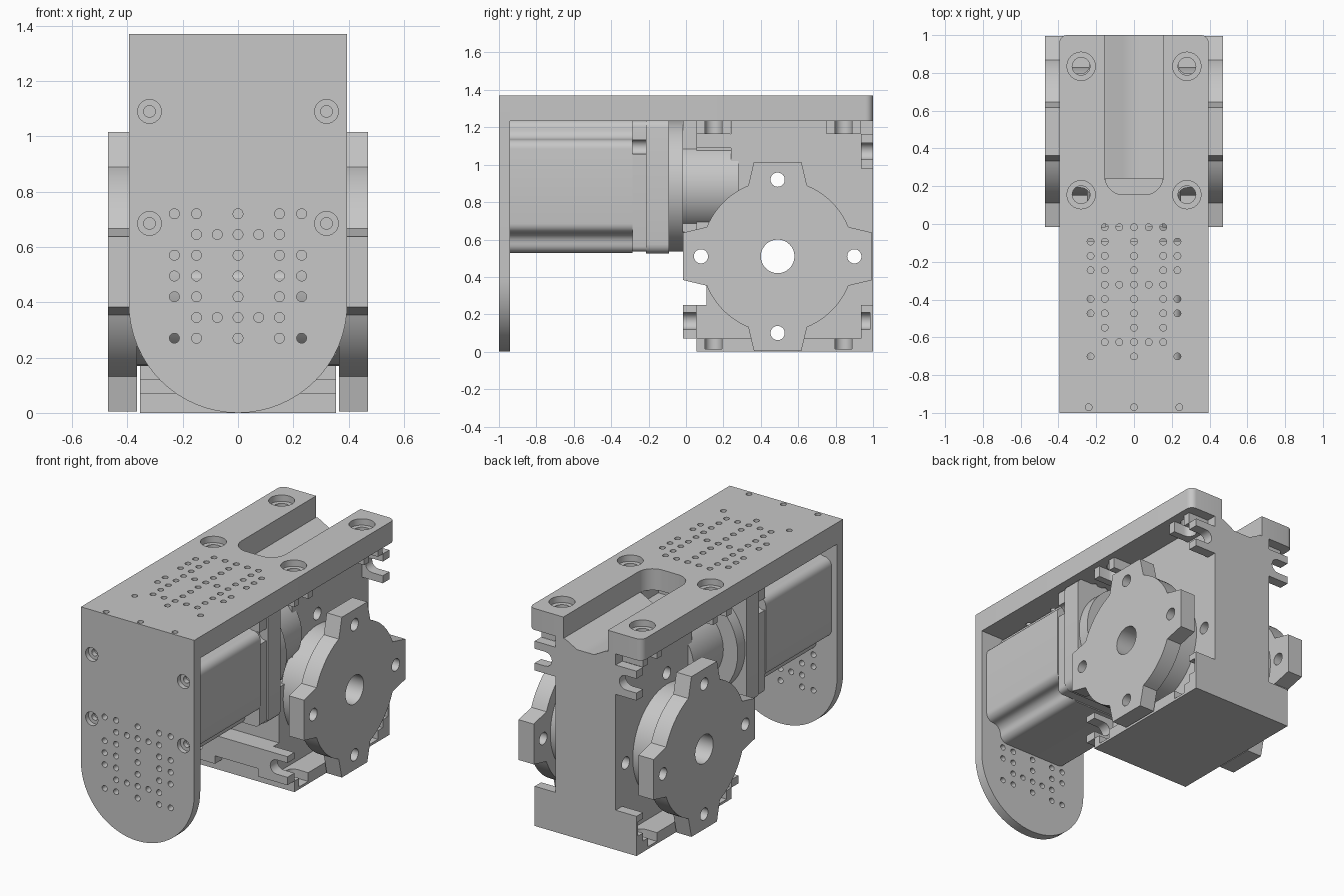
import bpy, bmesh, math

if "Cube" in bpy.data.objects:
    bpy.data.objects.remove(bpy.data.objects["Cube"])

grey = bpy.data.materials.new("machined grey")
grey.use_nodes = True
grey.diffuse_color = (0.57, 0.57, 0.57, 1)
grey.node_tree.nodes["Principled BSDF"].inputs["Base Color"].default_value = (0.57, 0.57, 0.57, 1)


def circle(u, v, r, n=24):
    return [(u + r * math.cos(math.tau * i / n), v + r * math.sin(math.tau * i / n)) for i in range(n)]


def arc(u, v, r, start, end, n=10):
    angles = [math.radians(start + (end - start) * i / n) for i in range(n + 1)]
    return [(u + r * math.cos(a), v + r * math.sin(a)) for a in angles]


def rect(u0, u1, v0, v1):
    return [(u0, v0), (u1, v0), (u1, v1), (u0, v1)]


def prisms(name, parts):
    """Each part is (outline, axis, start, end)."""
    bm = bmesh.new()
    place = {"x": lambda u, v, w: (w, u, v), "y": lambda u, v, w: (u, w, v), "z": lambda u, v, w: (u, v, w)}
    for pts, axis, a, b in parts:
        ends = [[bm.verts.new(place[axis](u, v, w)) for u, v in pts] for w in (a, b)]
        bm.faces.new(ends[0])
        bm.faces.new(ends[1])
        for i in range(len(pts)):
            j = (i + 1) % len(pts)
            bm.faces.new((ends[0][i], ends[0][j], ends[1][j], ends[1][i]))
    bmesh.ops.recalc_face_normals(bm, faces=bm.faces)
    mesh = bpy.data.meshes.new(name)
    bm.to_mesh(mesh)
    bm.free()
    mesh.materials.append(grey)
    obj = bpy.data.objects.new(name, mesh)
    bpy.context.collection.objects.link(obj)
    return obj


def activate(obj):
    bpy.ops.object.select_all(action="DESELECT")
    obj.select_set(True)
    bpy.context.view_layer.objects.active = obj


def cut(obj, parts):
    cutter = prisms("cutter", parts)
    cutter.hide_render = True
    mod = obj.modifiers.new("cut", "BOOLEAN")
    mod.operation, mod.solver, mod.object = "DIFFERENCE", "EXACT", cutter
    activate(obj)
    bpy.ops.object.modifier_apply(modifier="cut")
    bpy.data.objects.remove(cutter)


def smooth(obj):
    activate(obj)
    bpy.ops.object.shade_smooth_by_angle(angle=math.radians(32))


W, TOP = 0.395, 1.37
MOTOR_Z = 0.885            # motor axis height
OUT_Y, OUT_Z = 0.49, 0.51  # output axis

# Front plate with round foot, hole grid and counterbored screws
front = prisms("front_plate", [([(W, TOP), (-W, TOP)] + arc(0, W, W, 180, 360, 32), "y", -1, -0.94)])
grid = {0.27: (0, 0.15, 0.23), 0.345: (0, 0.075, 0.15), 0.42: (0, 0.15, 0.23), 0.495: (0.15, 0.23, 0),
        0.57: (0.15, 0.23, 0), 0.645: (0, 0.075, 0.15), 0.72: (0, 0.15, 0.23)}
holes = [(x * s, z) for z, row in grid.items() for x in row for s in (-1, 1) if x or s > 0]
cut(front, [(circle(x, z, 0.018, 14), "y", -1.1, -0.9) for x, z in holes])
screws = [(x, z) for x in (-0.32, 0.32) for z in (0.685, 1.09)]
cut(front, [(circle(x, z, 0.043), "y", -1.1, -0.97) for x, z in screws])
cut(front, [(circle(x, z, 0.021), "y", -1.1, -0.9) for x, z in screws])

# Thick top plate with open slot at the back
slot = [(0.155, 1)] + arc(0.055, 0.255, 0.1, 0, -90) + arc(-0.055, 0.255, 0.1, 270, 180) + [(-0.155, 1)]
outline = ([(-W, -0.94), (W, -0.94)] + arc(W - 0.04, 0.96, 0.04, 0, 90, 5) + slot
           + arc(-W + 0.04, 0.96, 0.04, 90, 180, 5))
top = prisms("top_plate", [(outline, "z", 1.235, TOP)])
wide, inner = (0, 0.155, 0.23), (0, 0.078, 0.155)
rows = [inner, wide, wide, wide, inner, wide, wide, (0, 0.155), inner, (0, 0.23)]
holes = [(x * s, -0.017 - 0.076 * i) for i, row in enumerate(rows) for x in row for s in (-1, 1) if x or s > 0]
cut(top, [(circle(x, y, 0.018, 14), "z", 1.2, 1.4) for x, y in holes])
bolts = [(x, y) for x in (-0.28, 0.28) for y in (0.155, 0.835)]
cut(top, [(circle(x, y, 0.075), "z", 1.33, 1.4) for x, y in bolts])
cut(top, [(circle(x, y, 0.047), "z", 1.2, 1.4) for x, y in bolts])
cut(front, [(circle(x, -0.97, 0.018, 14), "z", 1.33, 1.4) for x in (-0.24, 0, 0.24)])

# Motor: square body whose corners are hollowed with rounded shoulders
h, c, r = 0.357, 0.2, 0.05
corner = arc(h - r, c, r, 0, 90, 6) + arc(h - r, h - r, h - c - 2 * r, 270, 180, 6) + arc(c, h - r, r, 0, 90, 6)
body = []
for k in range(4):
    co, si = math.cos(math.pi / 2 * k), math.sin(math.pi / 2 * k)
    body += [(co * u - si * v, MOTOR_Z + si * u + co * v) for u, v in corner]
motor = prisms("motor_body", [(body, "y", -0.94, -0.285)])


def rounded(size, rad):
    pts = []
    for k, (su, sv) in enumerate([(1, 1), (-1, 1), (-1, -1), (1, -1)]):
        pts += arc(su * (size - rad), MOTOR_Z + sv * (size - rad), rad, 90 * k, 90 * k + 90, 5)
    return pts


# Motor end cap, flange, round pilot and input housing
cap = prisms("motor_end_cap", [(rounded(0.35, 0.03), "y", -0.285, -0.215)])
cut(cap, [(circle(s * 0.34, 1.095, 0.04, 16), "y", -0.3, -0.2) for s in (-1, 1)])
flange = prisms("motor_flange", [(rounded(0.36, 0.05), "y", -0.215, -0.09)])
pilot = prisms("input_pilot", [(circle(0, MOTOR_Z, 0.35, 48), "y", -0.09, -0.015)])
housing = prisms("input_housing", [(circle(0, MOTOR_Z, 0.25, 40), "y", -0.015, 0.28)])
spine = prisms("input_spine", [(rect(-0.15, 0.15, 0.64, 1.235), "y", -0.015, 0.06)])

# Narrow gearbox core with stepped corners, front recess and grooved top
core = prisms("gearbox_core", [([
    (0.055, 0), (1, 0), (1, 1.235), (0.24, 1.235), (0.24, 1.165), (0.055, 1.165), (0.055, 0.98),
    (0.055, 0.64), (0.11, 0.6), (0.11, 0.25), (-0.015, 0.25), (-0.015, 0.12), (0.055, 0.12)],
    "x", -0.21, 0.21)])
cut(core, [(rect(s * 0.16, s * 0.4, 0.6, 1.09), "y", -0.1, 0.24) for s in (-1, 1)])
cut(core, [([(-0.06, 1.19), (0.06, 1.19), (0.15, 1.24), (-0.15, 1.24)], "y", 0.2, 1.1)])
across = [(OUT_Y, OUT_Z, 0.09)] + [(OUT_Y + 0.41 * u, OUT_Z + 0.41 * v, 0.038)
                                   for u, v in ((1, 0), (0, 1), (-1, 0), (0, -1))]
through = [(circle(y, z, rad, 32), "x", -0.6, 0.6) for y, z, rad in across]
cut(core, through)


def u_slot(s, v):
    pts = arc(0.28, v, 0.045, 90, 270, 8) + [(0.42, v - 0.045), (0.42, v + 0.045)]
    return [(s * u, w) for u, w in pts]


# Wide base with blind side slots
base = prisms("gearbox_base", [(rect(-0.355, 0.355, 0.055, 1), "z", 0, 0.07)])
cut(base, [(u_slot(s, y), "z", 0.015, 0.1) for s in (-1, 1) for y in (0.147, 0.842)])
cut(base, through[4:])

# Slotted mounting ears: (outline, axis, start, end, slot centre, slot end)
for s in (-1, 1):
    a, b = sorted((s * 0.15, s * 0.355))
    ears = [(rect(a, b, y - 0.092, y + 0.092), "z", 1.165, 1.235, y, 1.3) for y in (0.147, 0.842)]
    ears += [(rect(a, b, 0.07, 0.25), "y", -0.015, 0.055, 0.165, 0.1),
             (rect(a, b, 0.07, 0.25), "y", 0.935, 1, 0.165, 0.985),
             (rect(a, b, 0.98, 1.165), "y", 0.935, 1, 1.072, 1.1)]
    for pts, axis, lo, hi, v, slot_end in ears:
        ear = prisms("mounting_ear", [(pts, axis, lo, hi)])
        cut(ear, [(u_slot(s, v), axis, lo - 0.02, slot_end)])
        smooth(ear)

# Output flanges: four-lobed discs on round hubs, one per side
lobes = []
for k in range(4):
    co, si = math.cos(math.pi / 2 * k), math.sin(math.pi / 2 * k)
    lobe = [(0.505, -0.127), (0.505, 0.127)] + arc(0, 0, 0.41, 22.5, 67.5, 12)
    lobes += [(OUT_Y + co * u - si * v, OUT_Z + si * u + co * v) for u, v in lobe]
for side, s in (("left", 1), ("right", -1)):
    disc = prisms(side + "_output_disc", [(lobes, "x", s * 0.365, s * 0.47)])
    hub = prisms(side + "_output_hub", [(circle(OUT_Y, OUT_Z, 0.34, 48), "x", s * 0.19, s * 0.38)])
    for obj in (disc, hub):
        cut(obj, through)
        smooth(obj)

for obj in (front, top, motor, cap, flange, pilot, housing, spine, core, base):
    smooth(obj)
